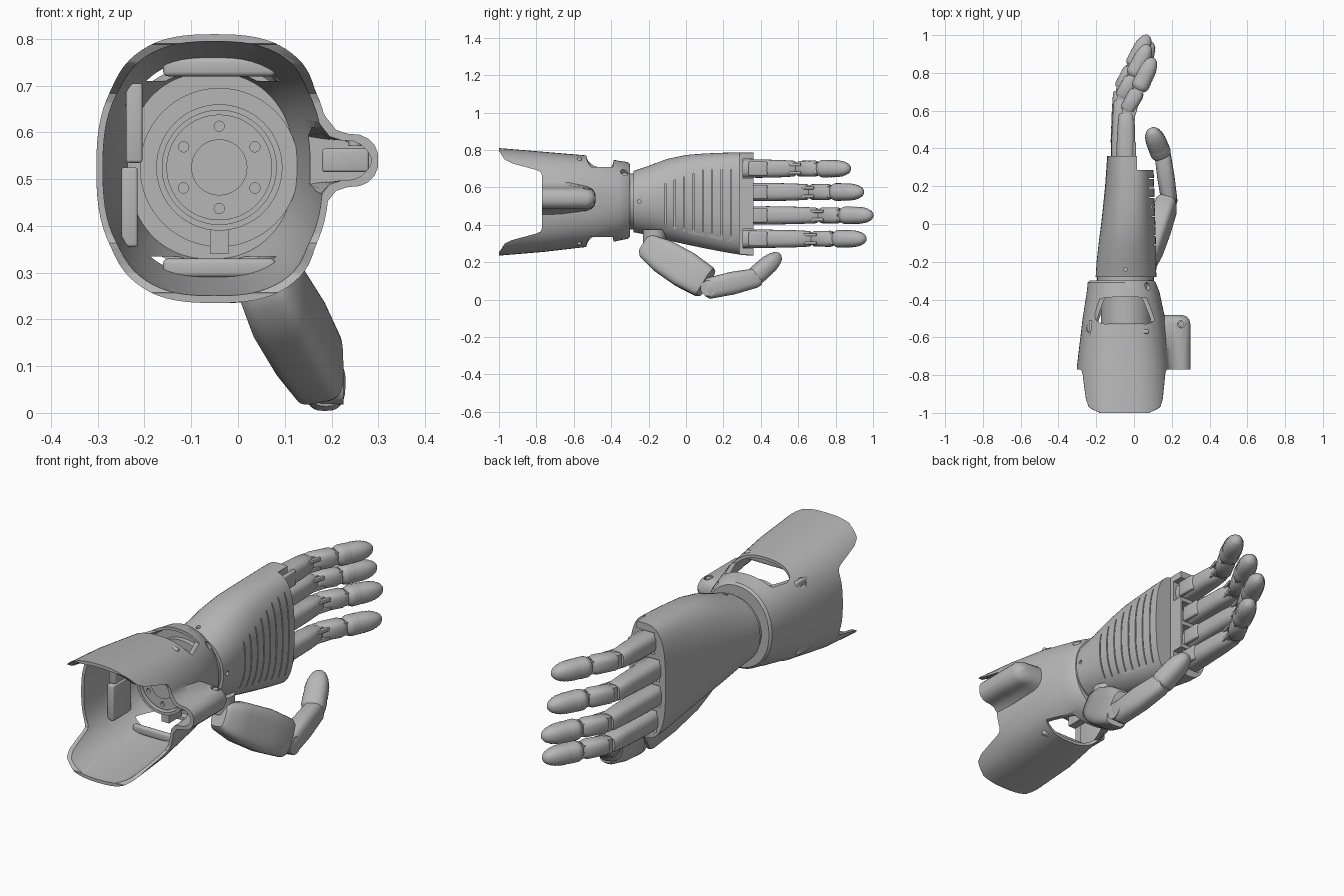
import bpy, bmesh, math
from mathutils import Vector, Matrix

if "Cube" in bpy.data.objects:
    bpy.data.objects.remove(bpy.data.objects["Cube"], do_unlink=True)

grey = bpy.data.materials.new("matte_grey")
grey.use_nodes = True
colour = (0.47, 0.47, 0.47, 1)
grey.diffuse_color = colour
grey.node_tree.nodes["Principled BSDF"].inputs["Base Color"].default_value = colour
X, Y, Z = (1, 0, 0), (0, 1, 0), (0, 0, 1)


def finish(name, bm):
    bmesh.ops.recalc_face_normals(bm, faces=bm.faces)
    mesh = bpy.data.meshes.new(name)
    bm.to_mesh(mesh)
    bm.free()
    mesh.materials.append(grey)
    obj = bpy.data.objects.new(name, mesh)
    bpy.context.collection.objects.link(obj)
    return obj


def skin(name, rings):
    """Closed solid through rings of points."""
    bm = bmesh.new()
    loops = [[bm.verts.new(p) for p in ring] for ring in rings]
    n = len(loops[0])
    for a, b in zip(loops, loops[1:]):
        for i in range(n):
            bm.faces.new((a[i], a[(i + 1) % n], b[(i + 1) % n], b[i]))
    bm.faces.new(loops[0])
    bm.faces.new(loops[-1])
    return finish(name, bm)


def oval(a, b, power, n):
    for i in range(n):
        c, s = math.cos(math.tau * i / n), math.sin(math.tau * i / n)
        yield (a * math.copysign(abs(c) ** (2 / power), c),
               b * math.copysign(abs(s) ** (2 / power), s))


def sleeve(name, stations, inset=0, n=64):
    """Stations are y, x min, x max, z min, z max, squareness."""
    rings = []
    for y, x0, x1, z0, z1, power in stations:
        rings.append([((x0 + x1) / 2 + u, y, (z0 + z1) / 2 + v) for u, v in
                      oval((x1 - x0) / 2 - inset, (z1 - z0) / 2 - inset, power, n)])
    return skin(name, rings)


def limb(name, start, end, profile, up=Z, power=2.5, n=28):
    """Profile is fraction along, half width, half height."""
    start, end = Vector(start), Vector(end)
    d = (end - start).normalized()
    side = d.cross(Vector(up)).normalized()
    top = side.cross(d)
    return skin(name, [[start.lerp(end, t) + side * u + top * v
                        for u, v in oval(w, h, power, n)] for t, w, h in profile])


def cylinder(name, centre, radius, length, axis=Y, sides=40):
    bm = bmesh.new()
    turn = Vector(axis).to_track_quat("Z", "Y").to_matrix().to_4x4()
    bmesh.ops.create_cone(bm, cap_ends=True, segments=sides, radius1=radius, radius2=radius,
                          depth=length, matrix=Matrix.Translation(centre) @ turn)
    return finish(name, bm)


def box(name, centre, size, spin=0, bevel=0):
    bm = bmesh.new()
    bmesh.ops.create_cube(bm, size=1, matrix=Matrix.Translation(centre)
                          @ Matrix.Rotation(spin, 4, "Z") @ Matrix.Diagonal((*size, 1)))
    if bevel:
        bmesh.ops.bevel(bm, geom=bm.edges[:], offset=bevel, segments=3, affect="EDGES", profile=0.5)
    return finish(name, bm)


def combine(obj, others, operation="DIFFERENCE"):
    """Apply booleans, then drop the helper solids."""
    for other in others:
        mod = obj.modifiers.new("cut", "BOOLEAN")
        mod.object, mod.operation, mod.solver = other, operation, "EXACT"
    deps = bpy.context.evaluated_depsgraph_get()
    mesh = bpy.data.meshes.new_from_object(obj.evaluated_get(deps))
    obj.modifiers.clear()
    obj.data = mesh
    for other in others:
        bpy.data.objects.remove(other, do_unlink=True)


# Forearm cuff with a side housing
cuff_stations = [(-1.0, -0.30, 0.20, 0.235, 0.81, 2.7), (-0.76, -0.303, 0.195, 0.255, 0.79, 2.6),
                 (-0.5, -0.272, 0.165, 0.285, 0.768, 2.4), (-0.36, -0.25, 0.135, 0.315, 0.742, 2.2),
                 (-0.31, -0.245, 0.115, 0.325, 0.735, 2.1), (-0.30, -0.235, 0.105, 0.335, 0.725, 2.1)]
cuff = sleeve("forearm_cuff", cuff_stations, n=80)
half = [(0.10, 0.14), (0.165, 0.13), (0.19, 0.09), (0.21, 0.065), (0.235, 0.057), (0.26, 0.055),
        (0.278, 0.047), (0.292, 0.033), (0.299, 0.016)]


def housing(sections, wall):
    """Sections are y, flare into the cuff, end rounding."""
    rings = []
    for y, flare, rounding in sections:
        k = wall + rounding
        side = [(x - k, max(min(h, 0.058) + max(h - 0.058, 0) * flare - k, 0.005)) for x, h in half]
        rings.append([(x, y, 0.54 + h) for x, h in side]
                     + [(x, y, 0.54 - h) for x, h in reversed(side)])
    return skin("housing", rings)


combine(cuff, [housing([(-0.77, 1, 0), (-0.66, 0.5, 0), (-0.53, 0.1, 0), (-0.505, 0.05, 0.007),
                        (-0.49, 0, 0.02), (-0.483, 0, 0.04)], 0)], "UNION")
hollow = sleeve("hollow", [(y - 0.02 if y < -0.9 else y, *rest) for y, *rest in cuff_stations[:4]], 0.014, 80)
gap_half = [(-1.05, 0.285), (-0.995, 0.265), (-0.97, 0.225), (-0.93, 0.205), (-0.80, 0.17),
            (-0.778, 0.16), (-0.77, 0.14)]
gap_line = gap_half + [(y, -h) for y, h in reversed(gap_half)]
gap = skin("gap", [[(x, y, 0.523 + h) for y, h in gap_line] for x in (-0.6, 0.6)])
slots = [skin("slot", [[(-0.045 + u, -0.46 + v, z) for u, v in oval(0.163, 0.073, 4, 40)] for z in span])
         for span in ((0.71, 1), (0, 0.335))]
left_out, right_out = (-0.7, 0, 0.7), (0.7, 0, 0.7)
combine(cuff, [hollow, housing([(-0.9, 1, 0), (-0.77, 1, 0), (-0.66, 0.5, 0), (-0.53, 0.1, 0)], 0.014),
               gap, *slots,
               cylinder("drill", (-0.238, -0.55, 0.69), 0.024, 0.08, left_out, 20),
               cylinder("drill", (0.25, -0.53, 0.65), 0.02, 0.14, Z, 20),
               cylinder("drill", (0.072, -0.33, 0.68), 0.02, 0.05, right_out, 20)])
cylinder("housing_screw", (0.25, -0.53, 0.582), 0.014, 0.02, Z, 16)
cylinder("cuff_screw", (-0.226, -0.55, 0.678), 0.025, 0.02, left_out, 20)

# Wrist drive inside the cuff
hub = (-0.04, 0.525)
ring = cylinder("mount_ring", (hub[0], -0.37, hub[1]), 0.17, 0.03, sides=64)
combine(ring, [cylinder("bore", (hub[0], -0.37, hub[1]), 0.12, 0.1)])
cylinder("drive_body", (hub[0], -0.41, hub[1]), 0.135, 0.13, sides=64)
rim = cylinder("drive_rim", (hub[0], -0.5, hub[1]), 0.135, 0.06, sides=64)
combine(rim, [cylinder("bore", (hub[0], -0.5, hub[1]), 0.122, 0.1, sides=64)])
plate = cylinder("drive_plate", (hub[0], -0.495, hub[1]), 0.113, 0.05, sides=64)
combine(plate, [cylinder("hole", (hub[0] + 0.088 * math.sin(k * math.pi / 3), -0.52,
                                  hub[1] + 0.088 * math.cos(k * math.pi / 3)), 0.011, 0.03, sides=16)
                for k in range(6)])
cylinder("drive_cap", (hub[0], -0.522, hub[1]), 0.06, 0.008)
box("drive_key", (hub[0], -0.45, 0.37), (0.04, 0.1, 0.06))
for sign, label in ((1, "upper"), (-1, "lower")):
    box(label + "_pad", (-0.04, -0.57, 0.525 + sign * 0.215), (0.24, 0.025, 0.04), 0, 0.01)
box("upper_side_plate", (-0.222, -0.58, 0.62), (0.035, 0.14, 0.17), 0, 0.006)
box("lower_side_plate", (-0.232, -0.58, 0.44), (0.035, 0.14, 0.17), 0, 0.006)
box("housing_clip", (0.23, -0.53, 0.54), (0.10, 0.04, 0.05), 0, 0.006)

# Wrist collar and palm
cylinder("wrist_collar", (-0.045, -0.295, 0.525), 0.15, 0.06, sides=64)
palm = sleeve("palm", [
    (-0.28, -0.203, 0.118, 0.36, 0.688, 2.1), (-0.20, -0.198, 0.118, 0.345, 0.715, 2.15),
    (-0.10, -0.187, 0.116, 0.317, 0.752, 2.25), (0.0, -0.174, 0.113, 0.295, 0.773, 2.4),
    (0.10, -0.163, 0.11, 0.274, 0.781, 2.5), (0.20, -0.153, 0.107, 0.255, 0.785, 2.7),
    (0.30, -0.146, 0.103, 0.238, 0.787, 2.9), (0.36, -0.142, 0.10, 0.235, 0.787, 3.0)])
finger_rows = [  # z, knuckle x, y of tip
    ("little_finger", 0.70, -0.045, 0.88), ("ring_finger", 0.575, -0.072, 0.95),
    ("middle_finger", 0.45, -0.075, 1.0), ("index_finger", 0.325, -0.055, 0.963)]
cuts = [box("step", (0.23, 0.415, 0.5), (0.43, 0.26, 1))]
cuts += [box("pocket", (x + 0.02, 0.385, z), (0.115, 0.16, 0.104)) for _, z, x, _ in finger_rows]
for k in range(8):  # narrow grip grooves
    low, high = 0.39 - 0.013 * k, 0.62 + 0.018 * k
    cuts.append(box("groove", (0.11, -0.11 + 0.05 * k, (low + high) / 2), (0.06, 0.006, high - low)))
cuts.append(cylinder("drill", (-0.045, -0.24, 0.70), 0.01, 0.1, Z, 16))
cuts.append(cylinder("drill", (0.115, -0.25, 0.525), 0.01, 0.1, X, 16))
combine(palm, cuts)


def tip_profile(w, h):
    """Rounded end with fine grip ridges."""
    out = [(0, w * 0.72, h * 0.72), (0.06, w * 0.92, h * 0.92)]
    for k in range(21):
        t = 0.12 + 0.86 * k / 20
        r = math.sqrt(max(1 - max(0, (t - 0.35) / 0.65) ** 2.8, 0))
        r -= 0.04 * (k % 2) * (4 < k < 18)
        out.append((t, w * r, h * r))
    return out + [(1, w * 0.1, h * 0.1)]


# Four curled fingers
for name, z, x, tip in finger_rows:
    base = Vector((x, 0.30, z))
    k1 = Vector((x + 0.005, tip - 0.295, z))
    k2 = Vector((x + 0.065, tip - 0.175, z))
    end = Vector((x + 0.15, tip, z))
    limb(name + "_proximal", base, k1, [(0, 0.046, 0.048), (0.35, 0.050, 0.049), (0.75, 0.046, 0.046),
                                        (0.97, 0.041, 0.042), (1, 0.036, 0.038)], power=2.8)
    cylinder(name + "_first_hinge", k1 + Vector((0.005, 0.008, 0)), 0.03, 0.068, Z, 24)
    limb(name + "_middle", k1 + Vector((0, 0.012, 0)), k2,
         [(0, 0.032, 0.034), (0.1, 0.04, 0.042), (0.85, 0.042, 0.043), (1, 0.034, 0.036)], power=2.7)
    cylinder(name + "_second_hinge", k2, 0.03, 0.06, Z, 24)
    limb(name + "_tip", k2 + Vector((0.003, 0.006, 0)), end, tip_profile(0.047, 0.047), power=2.3)
    box(name + "_knuckle", (x + 0.033, 0.385, z), (0.045, 0.10, 0.076), 0, 0.008)
    for lug in (-1, 1):
        box(name + "_link", k1 + Vector((0.035, -0.012, lug * 0.022)), (0.022, 0.09, 0.016), -0.3, 0.003)

# Thumb
cylinder("thumb_mount", (0.03, -0.17, 0.335), 0.06, 0.08, Z)
limb("thumb_base", (0.052, -0.22, 0.292), (0.176, 0.108, 0.09),
     [(0, 0.044, 0.050), (0.05, 0.058, 0.068), (0.3, 0.066, 0.092), (0.65, 0.064, 0.100),
      (0.96, 0.057, 0.090), (1, 0.050, 0.080)], up=(0, 0.6, 0.8), power=4, n=40)
cylinder("thumb_hinge", (0.188, 0.12, 0.06), 0.042, 0.075, X)
limb("thumb_proximal", (0.19, 0.10, 0.055), (0.148, 0.395, 0.12),
     [(0, 0.034, 0.042), (0.06, 0.043, 0.056), (0.5, 0.046, 0.061), (0.92, 0.043, 0.052), (1, 0.035, 0.042)],
     power=2.8)
cylinder("thumb_tip_hinge", (0.147, 0.375, 0.122), 0.034, 0.07, X, 24)
limb("thumb_tip", (0.148, 0.36, 0.115), (0.09, 0.503, 0.243), tip_profile(0.055, 0.05), power=2.4)

# Smooth shading with crisp edges
for obj in bpy.context.collection.objects:
    if obj.type == "MESH":
        obj.select_set(True)
        bpy.context.view_layer.objects.active = obj
bpy.ops.object.shade_smooth_by_angle(angle=math.radians(35))
